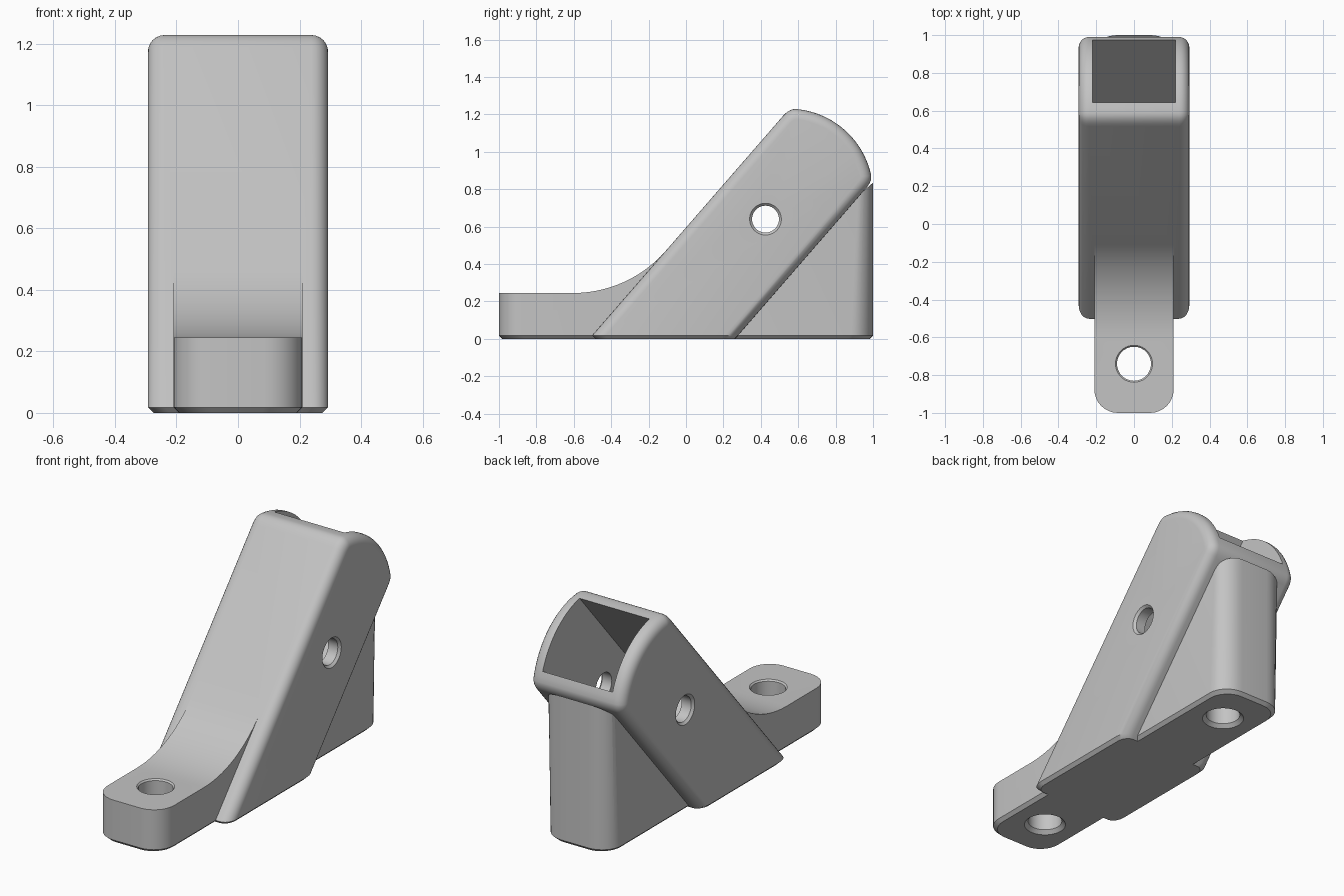
import bpy, bmesh, math
from mathutils import Matrix, Vector

if "Cube" in bpy.data.objects:
    bpy.data.objects.remove(bpy.data.objects["Cube"], do_unlink=True)

TILT = math.radians(49)
SLOPE = math.tan(TILT)
HALF_TUBE, HALF_BASE, CHAMFER = 0.293, 0.21, 0.018

grey = bpy.data.materials.new("light grey")
grey.use_nodes = True
grey.diffuse_color = (0.55, 0.55, 0.55, 1)
grey.node_tree.nodes["Principled BSDF"].inputs["Base Color"].default_value = grey.diffuse_color


def make_object(name, bm):
    bmesh.ops.recalc_face_normals(bm, faces=bm.faces)
    mesh = bpy.data.meshes.new(name)
    bm.to_mesh(mesh)
    bm.free()
    mesh.materials.append(grey)
    obj = bpy.data.objects.new(name, mesh)
    bpy.context.collection.objects.link(obj)
    return obj


def arc(cy, cz, r, start, end, n):
    angles = [math.radians(start + (end - start) * i / n) for i in range(n + 1)]
    return [(cy + r * math.cos(a), cz + r * math.sin(a)) for a in angles]


def soft_corner(a, c, b, n=5):
    a, b, c = Vector(a), Vector(b), Vector(c)
    ts = [i / n for i in range(n + 1)]
    return [tuple(a * (1 - t) ** 2 + c * 2 * t * (1 - t) + b * t * t) for t in ts]


def side_prism(profile, half):
    """Extrude a (y, z) outline across x."""
    bm = bmesh.new()
    face = bm.faces.new([bm.verts.new((-half, y, z)) for y, z in profile])
    new = bmesh.ops.extrude_face_region(bm, geom=[face])["geom"]
    verts = [v for v in new if isinstance(v, bmesh.types.BMVert)]
    bmesh.ops.translate(bm, verts=verts, vec=(2 * half, 0, 0))
    bmesh.ops.recalc_face_normals(bm, faces=bm.faces)
    return bm


def chamfered_foot(bm):
    """Trim just above the ground and add a tapered sole."""
    bmesh.ops.bisect_plane(bm, geom=bm.verts[:] + bm.edges[:] + bm.faces[:],
                           plane_co=(0, 0, CHAMFER), plane_no=(0, 0, 1), clear_inner=True)
    rim = [e for e in bm.edges if e.is_boundary]
    new = bmesh.ops.extrude_edge_only(bm, edges=rim)["geom"]
    verts = [v for v in new if isinstance(v, bmesh.types.BMVert)]
    ys = [v.co.y for v in verts]
    mid, half_y = (max(ys) + min(ys)) / 2, (max(ys) - min(ys)) / 2
    half_x = max(v.co.x for v in verts)
    for v in verts:
        v.co.x *= 1 - CHAMFER / half_x
        v.co.y = mid + (v.co.y - mid) * (1 - CHAMFER / half_y)
        v.co.z = 0
    bmesh.ops.contextual_create(bm, geom=[e for e in new if isinstance(e, bmesh.types.BMEdge)
                                          and e.is_boundary])


def lathe(rings, matrix, n=40):
    """Closed turned solid from (radius, height) rings."""
    bm = bmesh.new()
    loops = [[bm.verts.new((r * math.cos(math.tau * i / n), r * math.sin(math.tau * i / n), h))
              for i in range(n)] for r, h in rings]
    for low, high in zip(loops, loops[1:]):
        for i in range(n):
            j = (i + 1) % n
            bm.faces.new((low[i], low[j], high[j], high[i]))
    bm.faces.new(loops[0])
    bm.faces.new(loops[-1])
    bm.transform(matrix)
    return bm


def combine(target, other, operation):
    mod = target.modifiers.new(operation.lower(), "BOOLEAN")
    mod.operation, mod.object, mod.solver = operation, other, "EXACT"
    bpy.context.view_layer.objects.active = target
    bpy.ops.object.modifier_apply(modifier=mod.name)
    bpy.data.objects.remove(other, do_unlink=True)


# Sloping square tube with a rounded top end
def on_front(z):
    return (-0.5 + (z - 0.02) / SLOPE, z)


def on_back(z):
    return (0.28 + (z - 0.02) / SLOPE, z)


crown = arc(0.55, 0.78, 0.45, 85, 12, 20)
profile = [on_back(-0.3), on_front(-0.3)]
profile += soft_corner(on_front(1.19), on_front(1.232), crown[0])
profile += crown[1:-1]
profile += soft_corner(crown[-1], on_back(0.84), on_back(0.81))
bm = side_prism(profile, HALF_TUBE)
rims = [e for e in bm.edges if abs(e.verts[0].co.x - e.verts[1].co.x) < 1e-4]
bmesh.ops.bevel(bm, geom=rims, offset=0.055, segments=6, profile=0.5, affect="EDGES")
# Soften the two long front and back edges' ends where they meet the ground
chamfered_foot(bm)
bracket = make_object("angled_socket_bracket", bm)

# Narrow foot strip with a swept fillet and a rear support web
profile = [(-1, -0.1), (1, -0.1), (1, 0.835), (0.92, 0.765), (0.4, 0.42), (0.0, 0.48)]
profile += arc(-0.604, 0.903, 0.658, -41, -90, 14) + [(-1, 0.245)]
bm = side_prism(profile, HALF_BASE)
ends = [e for e in bm.edges if all(abs(abs(v.co.y) - 1) < 1e-4 for v in e.verts)
        and abs(e.verts[0].co.z - e.verts[1].co.z) > 0.1]
bmesh.ops.bevel(bm, geom=ends, offset=0.125, segments=8, profile=0.5, affect="EDGES")
chamfered_foot(bm)
combine(bracket, make_object("foot_strip", bm), "UNION")

# Square socket running down the tube
bm = bmesh.new()
bmesh.ops.create_cube(bm, size=1)
bmesh.ops.scale(bm, verts=bm.verts, vec=(0.44, 0.44, 1.6))
bmesh.ops.translate(bm, verts=bm.verts, vec=(0, 0, 0.45))
turn = Matrix.Rotation(TILT - math.pi / 2, 4, "X")
bm.transform(Matrix.Translation((0, 0.43, 0.64)) @ turn)
combine(bracket, make_object("socket_cutter", bm), "DIFFERENCE")

# Cross pin hole through both side walls
pin = [(0.105, -0.313), (0.072, -0.28), (0.072, 0.28), (0.105, 0.313)]
across = Matrix.Translation((0, 0.425, 0.64)) @ Matrix.Rotation(math.pi / 2, 4, "Y")
combine(bracket, make_object("pin_cutter", lathe(pin, across)), "DIFFERENCE")

# Front screw hole goes through, rear screw hole is blind
front_hole = [(0.13, -0.02), (0.09, 0.02), (0.09, 0.237), (0.11, 0.257)]
rear_hole = [(0.13, -0.02), (0.09, 0.02), (0.09, 0.35)]
for y, rings in ((-0.74, front_hole), (0.74, rear_hole)):
    cutter = make_object("screw_cutter", lathe(rings, Matrix.Translation((0, y, 0))))
    combine(bracket, cutter, "DIFFERENCE")

bpy.ops.object.select_all(action="DESELECT")
bracket.select_set(True)
bpy.context.view_layer.objects.active = bracket
bpy.ops.object.shade_smooth_by_angle(angle=math.radians(30))
